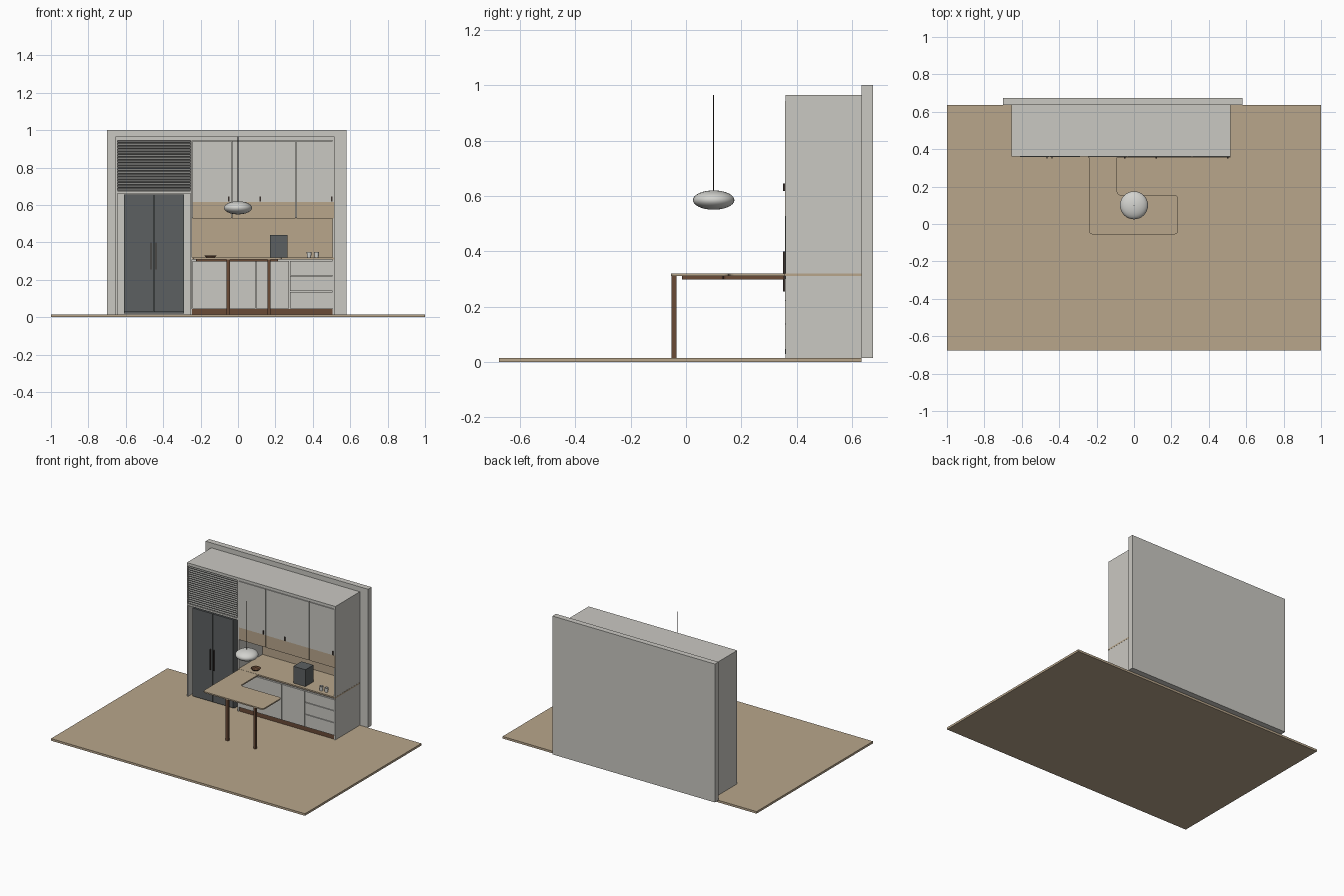
import bpy, bmesh, math
from mathutils import Matrix

cube = bpy.data.objects.get("Cube")
if cube:
    bpy.data.objects.remove(cube, do_unlink=True)


def material(name, rgb):
    m = bpy.data.materials.new(name)
    m.use_nodes = True
    m.diffuse_color = (*rgb, 1)
    m.node_tree.nodes["Principled BSDF"].inputs["Base Color"].default_value = (*rgb, 1)
    return m


GREY = material("warm light grey", (0.59, 0.58, 0.54))
WOOD = material("light oak", (0.48, 0.38, 0.26))
STEEL = material("dark steel", (0.107, 0.117, 0.12))
BROWN = material("dark walnut", (0.144, 0.069, 0.037))
SLAT = material("mid grey", (0.27, 0.27, 0.255))
BLACK = material("dark bronze", (0.04, 0.03, 0.025))
WHITE = material("porcelain", (0.65, 0.65, 0.62))


def finish(bm, name, mat):
    bmesh.ops.recalc_face_normals(bm, faces=bm.faces)
    mesh = bpy.data.meshes.new(name)
    bm.to_mesh(mesh)
    bm.free()
    mesh.materials.append(mat)
    ob = bpy.data.objects.new(name, mesh)
    bpy.context.collection.objects.link(ob)
    return ob


def box(name, mat, x, y, z, tilt=0):
    """Box from (min, max) ranges, optionally tilted about its long x axis."""
    bm = bmesh.new()
    bmesh.ops.create_cube(bm, size=1)
    bmesh.ops.scale(bm, verts=bm.verts, vec=(x[1] - x[0], y[1] - y[0], z[1] - z[0]))
    bmesh.ops.rotate(bm, verts=bm.verts, matrix=Matrix.Rotation(tilt, 3, 'X'))
    bmesh.ops.translate(bm, verts=bm.verts, vec=[sum(r) / 2 for r in (x, y, z)])
    return finish(bm, name, mat)


def slab(name, mat, outline, z0, z1, radius, square_y):
    """Extruded outline with rounded corners, left square along y = square_y."""
    bm = bmesh.new()
    face = bm.faces.new([bm.verts.new((x, y, z0)) for x, y in outline])
    top = bmesh.ops.extrude_face_region(bm, geom=[face])["geom"]
    bmesh.ops.translate(bm, vec=(0, 0, z1 - z0),
                        verts=[g for g in top if isinstance(g, bmesh.types.BMVert)])
    upright = [e for e in bm.edges
               if abs(e.verts[0].co.z - e.verts[1].co.z) > 0.001
               and e.verts[0].co.y < square_y - 0.001]
    bmesh.ops.bevel(bm, geom=upright, offset=radius, segments=5, profile=0.5,
                    affect='EDGES')
    return finish(bm, name, mat)


def lathe(name, mat, profile, centre, steps=32):
    """Surface of revolution from (radius, height) points."""
    bm = bmesh.new()
    verts = [bm.verts.new((r, 0, z)) for r, z in profile]
    edges = [bm.edges.new(p) for p in zip(verts, verts[1:])]
    bmesh.ops.spin(bm, geom=verts + edges, axis=(0, 0, 1), cent=(0, 0, 0),
                   angle=math.tau, steps=steps)
    bmesh.ops.remove_doubles(bm, verts=bm.verts, dist=0.0001)
    bmesh.ops.translate(bm, verts=bm.verts, vec=centre)
    ob = finish(bm, name, mat)
    bpy.ops.object.select_all(action='DESELECT')
    ob.select_set(True)
    bpy.context.view_layer.objects.active = ob
    bpy.ops.object.shade_smooth_by_angle(angle=math.radians(40))
    return ob


# Room
FLOOR, FRONT, BACK = 0.015, 0.36, 0.635
box("floor", WOOD, (-1, 1), (-0.675, BACK), (0, FLOOR))
box("back_wall", GREY, (-0.70, 0.58), (BACK, 0.675), (FLOOR, 1.0))

# Cabinet surround
DEPTH = (FRONT, BACK)
box("left_panel", GREY, (-0.655, -0.645), DEPTH, (FLOOR, 0.945))
box("partition_panel", GREY, (-0.255, -0.245), DEPTH, (FLOOR, 0.945))
box("right_panel_lower", GREY, (0.505, 0.515), DEPTH, (FLOOR, 0.31))
box("right_panel_upper", GREY, (0.505, 0.515), DEPTH, (0.32, 0.945))
box("top_panel", GREY, (-0.655, 0.515), DEPTH, (0.945, 0.965))

# Fridge niche
box("niche_back", GREY, (-0.645, -0.255), (0.62, BACK), (FLOOR, 0.945))
box("niche_shelf", GREY, (-0.645, -0.255), (FRONT, 0.62), (0.662, 0.675))
box("fridge_body", STEEL, (-0.61, -0.29), (0.375, 0.61), (0.02, 0.655))
for side, x0 in (("left", -0.448), ("right", -0.61)):
    box(f"fridge_door_{side}", STEEL, (x0, x0 + 0.158), (0.358, 0.375), (0.028, 0.655))
for side, x in (("left", -0.438), ("right", -0.465)):
    box(f"fridge_handle_{side}", BLACK, (x - 0.003, x + 0.003), (0.35, 0.358), (0.255, 0.40))

# Louvred vent above the fridge
box("vent_back", SLAT, (-0.645, -0.255), (0.385, 0.39), (0.675, 0.945))
SLATS = 18
for i in range(SLATS):
    z = 0.683 + i * 0.254 / (SLATS - 1)
    box(f"vent_slat_{i + 1}", SLAT, (-0.645, -0.255), (0.361, 0.383), (z - 0.002, z + 0.002),
        tilt=math.radians(25))

# Upper cabinets with an oak strip along the bottom of the doors
box("upper_carcass", GREY, (-0.245, 0.505), (0.37, BACK), (0.53, 0.945))
for i, (x0, x1) in enumerate(((-0.244, -0.035), (-0.031, 0.308), (0.312, 0.514)), 1):
    box(f"upper_door_{i}", GREY, (x0, x1), (0.357, 0.37), (0.615, 0.943))
    box(f"upper_door_strip_{i}", WOOD, (x0, x1), (0.357, 0.37), (0.528, 0.615))
for i, x in enumerate((-0.05, 0.12, 0.50), 1):
    box(f"upper_handle_{i}", BLACK, (x - 0.004, x + 0.004), (0.351, 0.357), (0.618, 0.645))
box("backsplash", WOOD, (-0.245, 0.505), (0.625, BACK), (0.32, 0.53))

# Lower cabinets
box("lower_carcass", GREY, (-0.245, 0.505), (0.37, BACK), (0.045, 0.31))
box("toe_kick", BROWN, (-0.245, 0.505), (0.365, BACK), (FLOOR, 0.045))
for i, (x0, x1) in enumerate(((-0.244, 0.093), (0.097, 0.274)), 1):
    box(f"lower_door_{i}", GREY, (x0, x1), (0.357, 0.37), (0.047, 0.30))
for i, (z0, z1) in enumerate(((0.047, 0.135), (0.139, 0.22), (0.224, 0.30)), 1):
    box(f"drawer_{i}", GREY, (0.278, 0.514), (0.357, 0.37), (z0, z1))
box("countertop", WOOD, (-0.245, 0.516), (0.356, BACK), (0.31, 0.32))

# L-shaped table joined to the counter
slab("table_top", WOOD,
     ((-0.24, -0.055), (0.235, -0.055), (0.235, 0.155), (-0.09, 0.155),
      (-0.09, 0.358), (-0.24, 0.358)), 0.31, 0.319, 0.018, 0.358)
slab("table_frame", BROWN,
     ((-0.225, -0.015), (0.215, -0.015), (0.215, 0.135), (-0.11, 0.135),
      (-0.11, 0.355), (-0.225, 0.355)), 0.298, 0.31, 0.01, 0.355)
for side, x in (("right", -0.052), ("left", 0.166)):
    box(f"table_leg_{side}", BROWN, (x - 0.009, x + 0.009), (-0.052, -0.034), (FLOOR, 0.31))

# Pendant lamp
arc = [math.pi * i / 16 for i in range(17)]
lathe("pendant_shade", WHITE,
      [(0.075 * math.sin(a), 0.035 * math.cos(a)) for a in arc], (0, 0.1, 0.585))
lathe("pendant_cord", BLACK, [(0, 0), (0.002, 0), (0.002, 0.347), (0, 0.347)],
      (0, 0.1, 0.618), 8)

# Things on the counter
box("countertop_oven", STEEL, (0.17, 0.265), (0.38, 0.47), (0.32, 0.44))
for i, x in enumerate((0.38, 0.42), 1):
    lathe(f"cup_{i}", WHITE, [(0, 0), (0.011, 0), (0.013, 0.03), (0.011, 0.03),
                              (0.01, 0.004), (0, 0.004)], (x, 0.395, 0.32), 20)
lathe("bowl", BROWN, [(0, 0), (0.024, 0), (0.033, 0.01), (0.03, 0.01), (0.022, 0.003), (0, 0.003)],
      (-0.147, 0.41, 0.32), 24)
